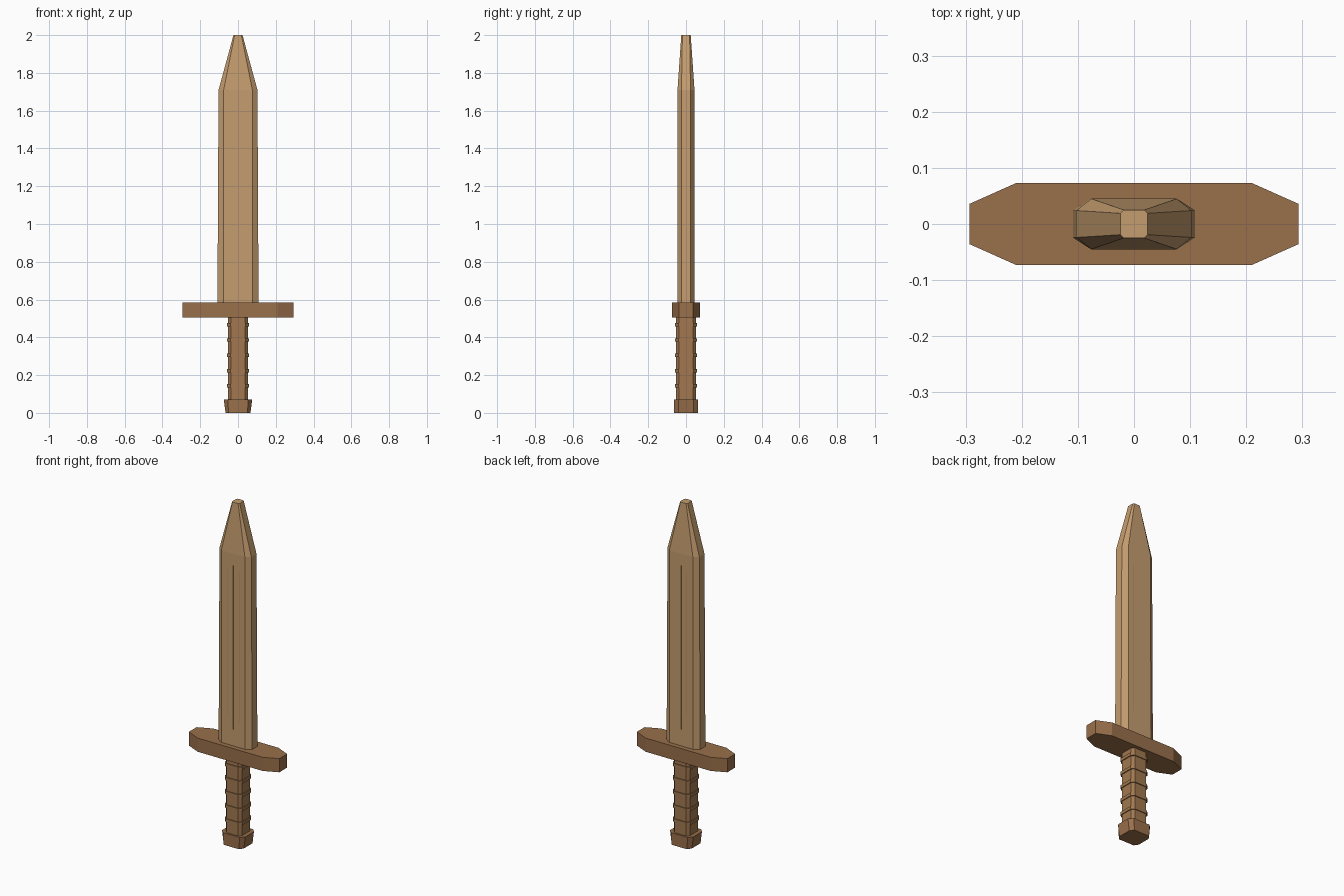
import bpy, bmesh

if "Cube" in bpy.data.objects:
    bpy.data.objects.remove(bpy.data.objects["Cube"])

def material(name, rgb):
    m = bpy.data.materials.new(name)
    m.diffuse_color = (*rgb, 1)
    m.use_nodes = True
    m.node_tree.nodes["Principled BSDF"].inputs["Base Color"].default_value = m.diffuse_color
    return m

blade_wood = material("pale_wood", (0.56, 0.34, 0.16))
guard_wood = material("dark_wood", (0.32, 0.16, 0.07))
grip_wood = material("grip_wood", (0.36, 0.19, 0.08))
grain_wood = material("grain_wood", (0.46, 0.27, 0.12))

def octagon(hx, hy, cx, cy):
    """Chamfered rectangle: half sizes hx, hy; flats end at cx, cy."""
    q = [(hx, cy), (cx, hy)]
    return (q + [(-x, y) for x, y in q[::-1]]
            + [(-x, -y) for x, y in q] + [(x, -y) for x, y in q[::-1]])

def loft(name, sections, mat):
    """Flat-faced solid through octagons given as (z, hx, hy, cx, cy)."""
    bm = bmesh.new()
    rings = [[bm.verts.new((x, y, z)) for x, y in octagon(*s)] for z, *s in sections]
    bm.faces.new(rings[0][::-1])
    bm.faces.new(rings[-1])
    for a, b in zip(rings, rings[1:]):
        for i in range(8):
            j = (i + 1) % 8
            bm.faces.new((a[i], a[j], b[j], b[i]))
    me = bpy.data.meshes.new(name)
    bm.to_mesh(me)
    bm.free()
    me.materials.append(mat)
    ob = bpy.data.objects.new(name, me)
    bpy.context.collection.objects.link(ob)
    return ob

# Blade: slight taper, then a blunt point
loft("blade", [(0.55, 0.109, 0.045, 0.077, 0.024),
               (1.71, 0.103, 0.045, 0.076, 0.024),
               (2.00, 0.024, 0.025, 0.018, 0.019)], blade_wood)

# Crossguard with chamfered ends
loft("guard", [(0.505, 0.293, 0.073, 0.21, 0.036),
               (0.585, 0.293, 0.073, 0.21, 0.036)], guard_wood)

# Grip and its raised bands
loft("grip", [(0.06, 0.052, 0.052, 0.037, 0.037),
              (0.52, 0.052, 0.052, 0.037, 0.037)], grip_wood)
for i in range(5):
    z = 0.143 + 0.081 * i
    loft(f"grip_band_{i + 1}", [(z - 0.009, 0.057, 0.057, 0.041, 0.041),
                               (z + 0.009, 0.057, 0.057, 0.041, 0.041)], grip_wood)

# Pommel flares toward the grip
loft("pommel", [(0.0, 0.066, 0.063, 0.050, 0.040),
                (0.07, 0.075, 0.063, 0.054, 0.040)], guard_wood)

# Fine wood grain lines on both blade faces
for i, (x, z0, z1) in enumerate([(-0.037, 0.76, 1.62), (0.0, 0.68, 1.64), (0.04, 0.73, 1.61)]):
    loft(f"grain_{i + 1}", [(z0, 0.001, 0.0455, 0.0008, 0.045),
                            (z1, 0.001, 0.0455, 0.0008, 0.045)], grain_wood).location.x = x
